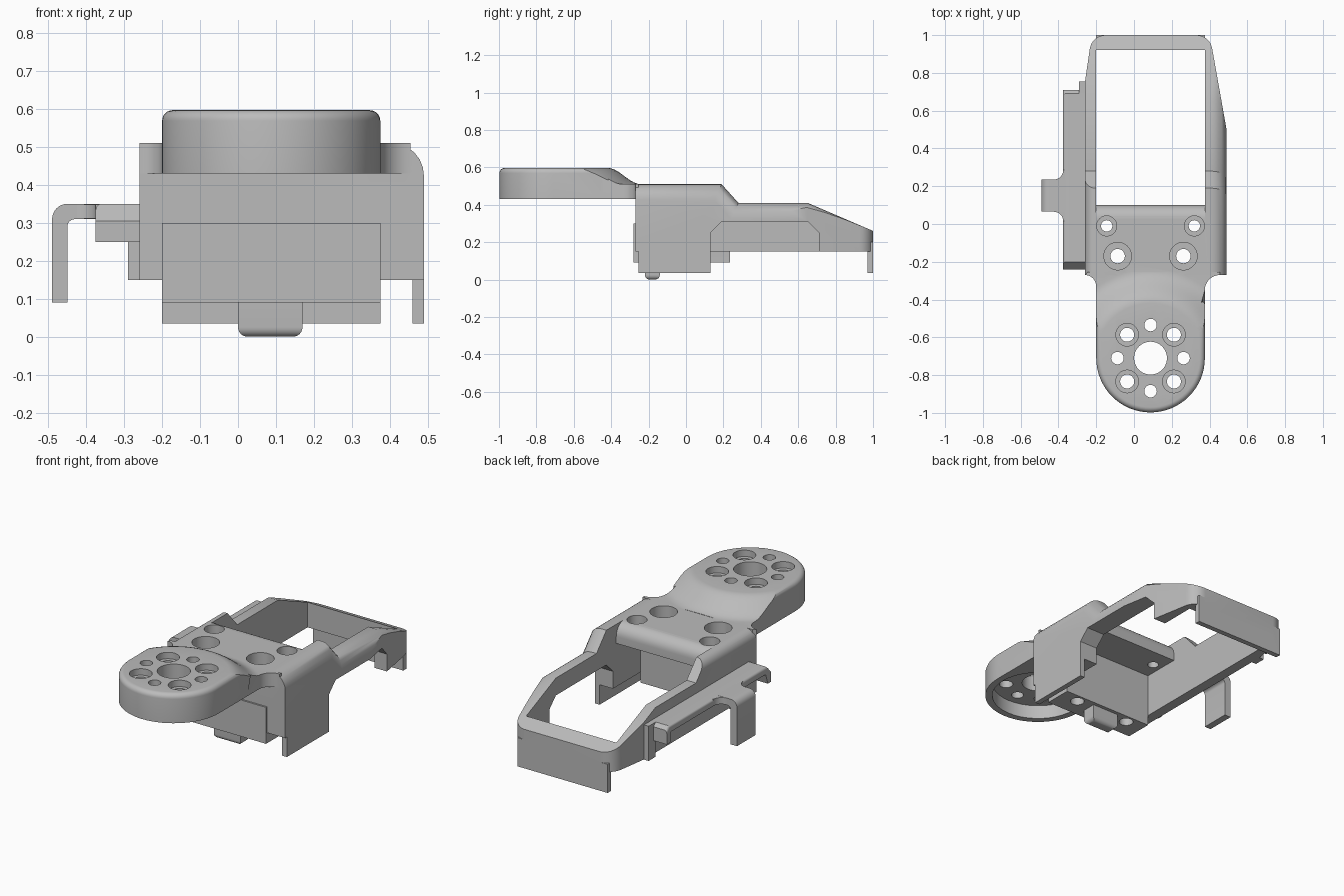
import bpy, bmesh, math
from mathutils import Vector

cube = bpy.data.objects.get("Cube")
if cube:
    bpy.data.objects.remove(cube)

grey = bpy.data.materials.new("plain grey")
grey.use_nodes = True
tone = (0.5, 0.5, 0.5, 1)
grey.diffuse_color = tone
grey.node_tree.nodes["Principled BSDF"].inputs["Base Color"].default_value = tone

L, R, MID = -0.20, 0.375, 0.0875      # window sides and arm axis
DISC_Y, DISC_R = -0.71, 0.2875


def finish(name, bm):
    bmesh.ops.recalc_face_normals(bm, faces=bm.faces)
    mesh = bpy.data.meshes.new(name)
    bm.to_mesh(mesh)
    bm.free()
    mesh.materials.append(grey)
    ob = bpy.data.objects.new(name, mesh)
    bpy.context.collection.objects.link(ob)
    return ob


def prism(name, axis, pts, a, b, bevel=None, width=0.03):
    """Extrude a 2D outline along an axis; bevel edges picked by a rule."""
    put = {"x": lambda p, t: (t, p[0], p[1]),
           "y": lambda p, t: (p[0], t, p[1]),
           "z": lambda p, t: (p[0], p[1], t)}[axis]
    bm = bmesh.new()
    face = bm.faces.new([bm.verts.new(put(p, a)) for p in pts])
    out = bmesh.ops.extrude_face_region(bm, geom=[face])
    shift = Vector(put((0, 0), b - a))
    for v in out["geom"]:
        if isinstance(v, bmesh.types.BMVert):
            v.co += shift
    # The extrusion keeps the start face, so both ends stay closed
    if bevel:
        bmesh.ops.recalc_face_normals(bm, faces=bm.faces)
        edges = [e for e in bm.edges if all(bevel(v.co) for v in e.verts)]
        bmesh.ops.bevel(bm, geom=edges, offset=width, segments=6,
                        profile=0.5, affect="EDGES")
    return finish(name, bm)


def box(name, x0, x1, y0, y1, z0, z1, **kw):
    return prism(name, "z", [(x0, y0), (x1, y0), (x1, y1), (x0, y1)], z0, z1, **kw)


def arc(cx, cy, r, a0, a1, n=8):
    angles = [math.radians(a0 + (a1 - a0) * i / n) for i in range(n + 1)]
    return [(cx + r * math.cos(t), cy + r * math.sin(t)) for t in angles]


def drum(name, x, y, r, z0, z1):
    return prism(name, "z", arc(x, y, r, 0, 360, 40)[:-1], z0, z1)


def combine(target, other, operation):
    """Apply a boolean and drop the second object."""
    mod = target.modifiers.new("join", "BOOLEAN")
    mod.operation, mod.object, mod.solver = operation, other, "EXACT"
    deps = bpy.context.evaluated_depsgraph_get()
    mesh = bpy.data.meshes.new_from_object(target.evaluated_get(deps))
    target.modifiers.clear()
    target.data = mesh
    bpy.data.objects.remove(other)


def cut(target, other):
    combine(target, other, "DIFFERENCE")


def screw_hole(target, x, y, r, head=None, z_head=0.5):
    cut(target, drum("bore", x, y, r, -0.1, 0.8))
    if head:
        cut(target, drum("counterbore", x, y, head, z_head, 0.8))


# Frame: side profile with a rounded long top edge
side = [(-0.27, 0.15), (-0.27, 0.51), (0.19, 0.51), (0.28, 0.41),
        (0.65, 0.41), (1, 0.26), (1, 0.15)]
frame = prism("frame", "x", side, -0.26, 0.49,
              bevel=lambda c: c.z > 0.2 and c.x > 0.48, width=0.085)
# Plan outline tapering to the rear, with round corners
plan = ([(-0.26, -0.3), (0.49, -0.3), (0.49, 0.5)]
        + arc(0.33, 0.915, 0.085, 10, 90) + arc(-0.15, 0.915, 0.085, 90, 170)
        + [(-0.26, 0.75)])
combine(frame, prism("plan", "z", plan, 0, 0.7), "INTERSECT")
# Rounding along the left top edge of the deck
left_corner = [(-0.3, 0.6), (-0.3, 0.45)] + arc(-0.205, 0.455, 0.055, 180, 90) + [(-0.205, 0.6)]
cut(frame, prism("left_rounding", "y", left_corner, -0.4, 0.24))

# Window, pocket under the deck, rounded deck edge and right arch
cut(frame, box("window", L, R, 0.10, 0.92, 0, 0.8))
cut(frame, box("pocket", L, R, -0.12, 0.2, 0, 0.40))
lip = arc(0.03, 0.44, 0.07, 90, 0) + [(0.15, 0.44), (0.15, 0.6), (0.03, 0.6)]
cut(frame, prism("lip", "x", lip, L, R))
arch = [(0.13, 0), (0.13, 0.25), (0.19, 0.31), (0.65, 0.31), (0.71, 0.25), (0.71, 0)]
cut(frame, prism("arch", "x", arch, 0.3, 0.6))

# Lower block, side skirt and rear wall
for part in (box("lower_block", L, R, -0.28, -0.12, 0.09, 0.30),
             box("side_skirt", 0.46, 0.49, -0.255, 0.13, 0.035, 0.22),
             box("rear_wall", L, R, 0.97, 1.0, 0.035, 0.2)):
    combine(frame, part, "UNION")

# Arm with a round end and flared root
outline = (arc(MID, DISC_Y, DISC_R, 180, 360, 32) + [(R, -0.45)]
           + arc(R + 0.08, -0.35, 0.08, 180, 90)
           + [(0.455, -0.255), (-0.245, -0.255)]
           + arc(L - 0.06, -0.33, 0.06, 90, 0) + [(L, -0.45)])
arm = prism("arm", "z", outline, 0.43, 0.597,
            bevel=lambda c: c.z > 0.5 and c.y < -0.44, width=0.028)

# Concave sweep around the disc, cut with a lathed profile
sweep = [(0.29, 0.7), (0.29, 0.597)]
for i in range(1, 11):
    t = i / 10
    sweep.append((0.29 + 0.18 * t, 0.51 + 0.087 * (0.5 + 0.5 * math.cos(math.pi * t))))
sweep += [(0.75, 0.51), (0.75, 0.7)]
bm = bmesh.new()
STEPS = 64
rings = []
for k in range(STEPS):
    a = math.tau * k / STEPS
    rings.append([bm.verts.new((MID + r * math.cos(a), DISC_Y + r * math.sin(a), z))
                  for r, z in sweep])
for k in range(STEPS):
    one, two = rings[k], rings[(k + 1) % STEPS]
    for j in range(len(sweep)):
        n = (j + 1) % len(sweep)
        bm.faces.new((one[j], two[j], two[n], one[n]))
cut(arm, finish("sweep", bm))

# Hollow underside and bolt pattern of the disc
cut(arm, drum("hollow", MID, DISC_Y, 0.25, 0.3, 0.51))
screw_hole(arm, MID, DISC_Y, 0.087)
for k in range(8):
    a = math.radians(45 * k)
    screw_hole(arm, MID + 0.175 * math.cos(a), DISC_Y + 0.175 * math.sin(a),
               0.037 if k % 2 else 0.033, 0.06 if k % 2 else None, 0.56)
combine(frame, arm, "UNION")

# Deck screw holes, mirrored about the arm axis
for s in (-1, 1):
    screw_hole(frame, MID + s * 0.232, -0.01, 0.03, 0.053, 0.46)
    screw_hole(frame, MID + s * 0.174, -0.17, 0.038, 0.073, 0.44)

# Peg under the block
peg = box("bottom_peg", 0, 0.17, -0.22, -0.14, 0, 0.12,
          bevel=lambda c: c.z < 0.05, width=0.025)

# Left shelf with turned-down ends
shelf_side = [(-0.24, 0.25), (-0.24, 0.305), (-0.2, 0.35), (0.69, 0.35), (0.71, 0.33),
              (0.71, 0.25), (0.675, 0.25), (0.675, 0.31), (-0.19, 0.31), (-0.21, 0.25)]
shelf = prism("left_shelf", "x", shelf_side, -0.375, -0.255,
              bevel=lambda c: c.x < -0.37 and c.z > 0.32, width=0.015)
tongue = box("rear_tongue", -0.29, -0.255, 0.69, 0.755, 0.15, 0.35)

# Left clip: bent strip with a filleted root
bent = ([(-0.30, 0.31), (-0.30, 0.35)] + arc(-0.45, 0.31, 0.04, 90, 180)
        + [(-0.49, 0.09), (-0.45, 0.09)] + arc(-0.43, 0.29, 0.02, 180, 90, 4))
clip = prism("left_clip", "y", bent, 0.065, 0.235)
root = ([(-0.36, 0.285)] + arc(-0.425, 0.285, 0.05, 0, -90)
        + arc(-0.425, 0.015, 0.05, 90, 0) + [(-0.36, 0.015)])
clip_root = prism("clip_root", "z", root, 0.311, 0.349)

# Smooth the curved faces, keep corners sharp
bpy.context.view_layer.update()
bpy.ops.object.select_all(action="DESELECT")
for ob in (frame, peg, shelf, tongue, clip, clip_root):
    ob.select_set(True)
bpy.context.view_layer.objects.active = frame
bpy.ops.object.shade_smooth_by_angle(angle=math.radians(30))
